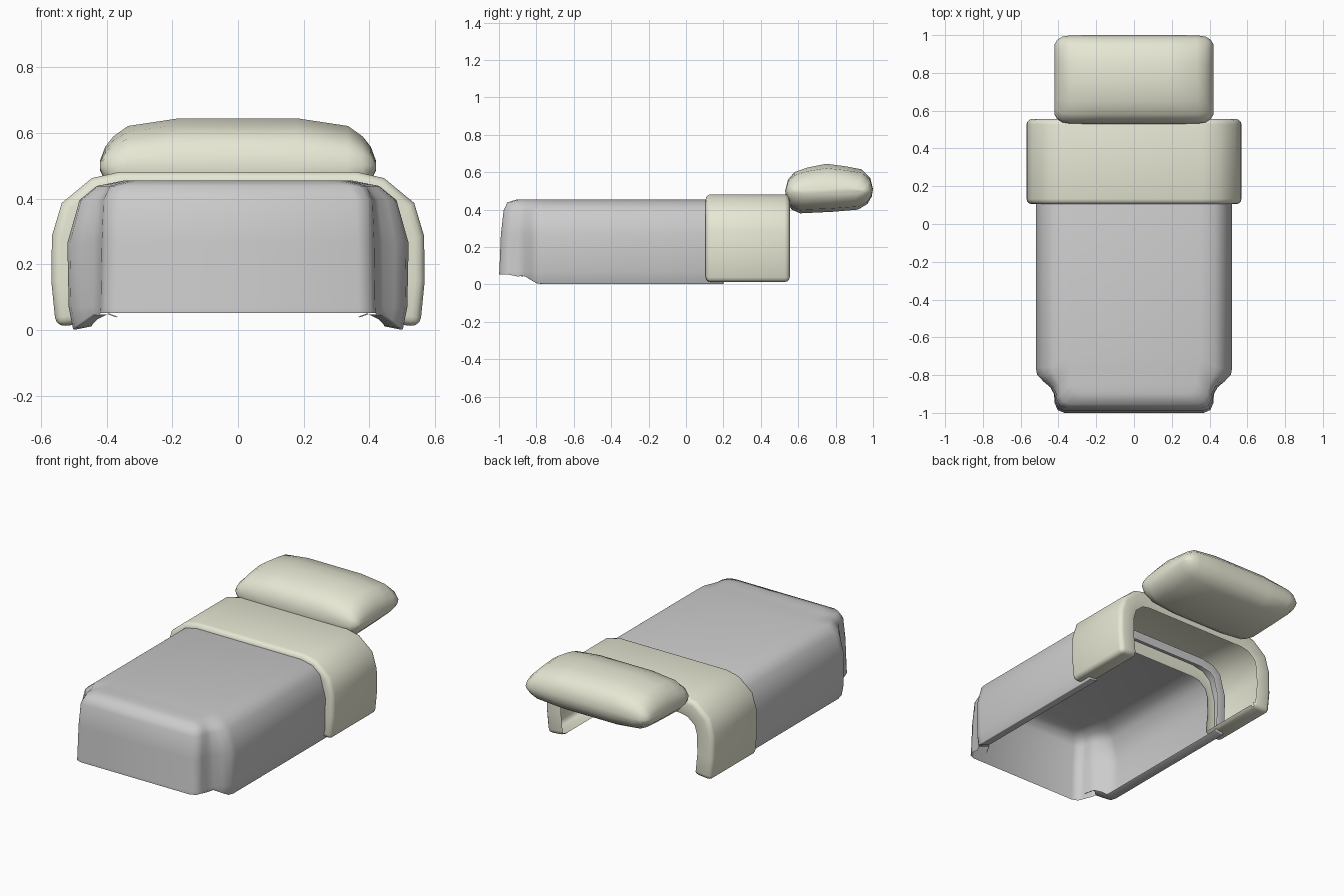
import bpy, bmesh, math

if "Cube" in bpy.data.objects:
    bpy.data.objects.remove(bpy.data.objects["Cube"])

cloth = bpy.data.materials.new("cream_cloth")
cloth.diffuse_color = (0.80, 0.80, 0.66, 1)
cloth.use_nodes = True
cloth.node_tree.nodes["Principled BSDF"].inputs["Base Color"].default_value = cloth.diffuse_color


def make(name, verts, faces, mat=None):
    me = bpy.data.meshes.new(name)
    me.from_pydata(verts, [], faces)
    bm = bmesh.new()
    bm.from_mesh(me)
    bmesh.ops.recalc_face_normals(bm, faces=bm.faces)
    # outside of every drape or cushion faces up at its highest face
    top = max(bm.faces, key=lambda f: f.calc_center_median().z)
    if top.normal.z < 0:
        bmesh.ops.reverse_faces(bm, faces=bm.faces)
    bm.to_mesh(me)
    bm.free()
    ob = bpy.data.objects.new(name, me)
    bpy.context.collection.objects.link(ob)
    if mat:
        me.materials.append(mat)
    return ob


def smooth(ob, angle):
    bpy.ops.object.select_all(action='DESELECT')
    ob.select_set(True)
    bpy.context.view_layer.objects.active = ob
    bpy.ops.object.shade_smooth_by_angle(angle=math.radians(angle))


def turn_hems(ob, depth, bevel, even, mat=None, raw_front=-9):
    """Give a sheet rounded, turned-in hems: thicken it, then drop the lining."""
    me = ob.data
    me.materials.clear()
    me.materials.append(mat)
    me.materials.append(mat)
    s = ob.modifiers.new("depth", 'SOLIDIFY')
    s.thickness = depth
    s.offset = -1
    s.use_even_offset = even
    s.material_offset = 1          # marks the lining
    b = ob.modifiers.new("soft_hem", 'BEVEL')
    b.width = bevel
    b.segments = 3
    b.limit_method = 'ANGLE'
    b.angle_limit = math.radians(60)
    dg = bpy.context.evaluated_depsgraph_get()
    new = bpy.data.meshes.new_from_object(ob.evaluated_get(dg))
    ob.modifiers.clear()
    bm = bmesh.new()
    bm.from_mesh(new)
    drop = [f for f in bm.faces if f.material_index == 1 or
            (f.calc_center_median().y < raw_front and f.normal.z < -.3)]
    bmesh.ops.delete(bm, geom=drop, context='FACES')
    bm.to_mesh(new)
    bm.free()
    new.materials.clear()
    if mat:
        new.materials.append(mat)
    ob.data = new


# Grey bed cover: draped sheet, open below and at the back, notched front corners
# rings: side x, flap x, front y, z
rings = [(.502, .420, -1.0, 0), (.516, .418, -.998, .07), (.52, .415, -.99, .265),
         (.483, .410, -.975, .396), (.43, .390, -.955, .439), (.35, .330, -.90, .455)]
# outline down the right side: y, share of side x, least distance from front, hem z
outline = [(.20, 1, 0, 0), (-.76, 1, .20, 0), (-.80, .93, .17, .005), (-.835, .6, .14, .025),
           (-.865, .25, .11, .045), (-.90, .05, .08, .04)]
corner = [(0, .05), (.015, .015), (.05, 0)]
verts, faces = [], []
for k, (s, n, f, z) in enumerate(rings):
    half = [(n + (s - n) * a, max(y, f + d), hem if k == 0 else z) for y, a, d, hem in outline]
    half += [(n - dx, f + dy, .05 if k == 0 else z) for dx, dy in corner]
    verts += half + [(-x, y, z2) for x, y, z2 in reversed(half)]
h = len(outline) + len(corner)
N = 2 * h
for k in range(len(rings) - 1):
    for i in range(N - 1):
        a = k * N + i
        faces.append((a, a + 1, a + N + 1, a + N))
t = (len(rings) - 1) * N
faces += [(t + i, t + i + 1, t + N - 2 - i, t + N - 1 - i) for i in range(h - 1)]
cover = make("bed_cover", verts, faces)
turn_hems(cover, .06, .018, False, None, -.86)
smooth(cover, 50)

# Cream blanket band: arch over the cover with hems turned in on every edge
half = [(.555, .01), (.569, .15), (.567, .287), (.537, .387), (.445, .463), (.36, .482)]
prof = half + [(-x, z) for x, z in reversed(half)]
n = len(prof)
verts = [(x, y, z) for y in (.105, .555) for x, z in prof]
faces = [(i, i + 1, n + i + 1, n + i) for i in range(n - 1)]
band = make("blanket_band", verts, faces)
turn_hems(band, .12, .028, True, cloth)
smooth(band, 50)

# Pillow: rounded cross-section swept along x and shrunk toward both ends
section = [(.53, .50), (.54, .44), (.565, .40), (.61, .38), (.78, .388), (.92, .40), (.97, .43),
           (.993, .47), (1.0, .51), (.985, .57), (.94, .615), (.85, .632), (.75, .645), (.65, .625),
           (.58, .60), (.545, .56)]
ends = [(.18, 1, 1), (.335, .995, .84), (.38, .965, .62), (.405, .90, .40), (.42, .80, .12)]
stations = [(-x, a, b) for x, a, b in reversed(ends)] + ends
cy, cz, m = .765, .50, len(section)
verts = [(x, cy + (y - cy) * a, cz + (z - cz) * b) for x, a, b in stations for y, z in section]
faces = [(k * m + i, k * m + (i + 1) % m, (k + 1) * m + (i + 1) % m, (k + 1) * m + i)
         for k in range(len(stations) - 1) for i in range(m)]
last = (len(stations) - 1) * m
faces += [tuple(range(m)), tuple(range(last, last + m))]
pillow = make("pillow", verts, faces, cloth)
smooth(pillow, 60)
